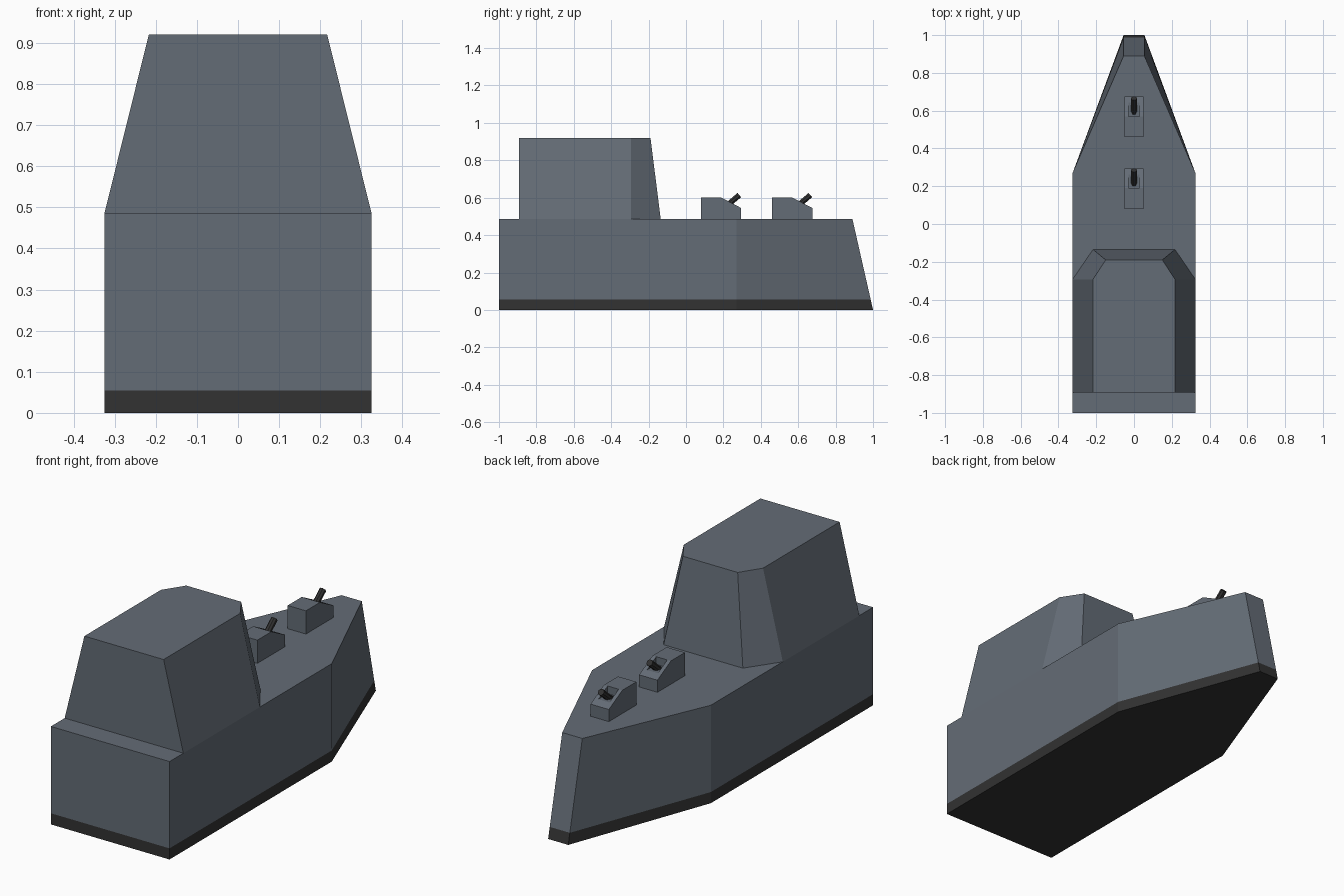
import bpy, bmesh, math
from mathutils import Vector

if "Cube" in bpy.data.objects:
    bpy.data.objects.remove(bpy.data.objects["Cube"])


def material(name, rgb):
    m = bpy.data.materials.new(name)
    m.diffuse_color = (*rgb, 1)
    m.use_nodes = True
    m.node_tree.nodes["Principled BSDF"].inputs["Base Color"].default_value = m.diffuse_color
    return m


GREY = material("naval grey", (0.127, 0.150, 0.181))
DARK = material("charcoal", (0.032, 0.032, 0.032))


def loft(name, rings, mats):
    """Skin closed rings of equal point count, with end caps."""
    bm = bmesh.new()
    vs = [[bm.verts.new(p) for p in ring] for ring in rings]
    n = len(vs[0])
    for a, b in zip(vs, vs[1:]):
        for i in range(n):
            j = (i + 1) % n
            bm.faces.new((a[i], a[j], b[j], b[i]))
    bm.faces.new(vs[0])
    bm.faces.new(vs[-1])
    bmesh.ops.recalc_face_normals(bm, faces=bm.faces)
    me = bpy.data.meshes.new(name)
    bm.to_mesh(me)
    bm.free()
    for m in mats:
        me.materials.append(m)
    ob = bpy.data.objects.new(name, me)
    bpy.context.collection.objects.link(ob)
    return ob


def outline(half, z):
    """Mirror a right-hand outline (x, y) across x = 0 at height z."""
    return [(x, y, z) for x, y in half] + [(-x, y, z) for x, y in reversed(half)]


def extrude_x(name, profile, half, mats):
    """Extrude a (y, z) profile across x."""
    return loft(name, [[(x, y, z) for y, z in profile] for x in (-half, half)], mats)


# Hull with raked bow and dark waterline band
DECK = 0.485


def hull_ring(z):
    return outline([(0.325, -1), (0.325, 0.27), (0.055, 1 - 0.11 * z / DECK)], z)


hull = loft("hull", [hull_ring(z) for z in (0, 0.055, DECK)], [GREY, DARK])
for f in hull.data.polygons:
    f.material_index = 1 if f.center.z < 0.056 else 0

# Superstructure, tapered with chamfered front corners
loft("superstructure", [
    outline([(0.325, -0.892), (0.325, -0.293), (0.217, -0.135)], DECK),
    outline([(0.217, -0.892), (0.217, -0.293), (0.15, -0.19)], 0.92)], [GREY])

# Two gun turrets with slotted sloping fronts
for label, y0 in (("rear", 0.08), ("forward", 0.46)):
    turret = extrude_x(label + "_turret", [
        (y0, DECK), (y0 + 0.215, DECK), (y0 + 0.215, 0.545),
        (y0 + 0.11, 0.6), (y0, 0.6)], 0.05, [GREY])
    slot = extrude_x(label + "_slot_cutter", [
        (y0 + 0.11, 0.562), (y0 + 0.25, 0.562),
        (y0 + 0.25, 0.65), (y0 + 0.11, 0.65)], 0.03, [GREY])
    slot.hide_render = True
    slot.hide_viewport = True
    cut = turret.modifiers.new("slot", 'BOOLEAN')
    cut.operation = 'DIFFERENCE'
    cut.solver = 'EXACT'
    cut.object = slot

    # Raised barrel
    tip = Vector((0, y0 + 0.205, 0.614))
    along = Vector((0, math.cos(math.radians(40)), math.sin(math.radians(40))))
    side, up = Vector((1, 0, 0)), Vector((1, 0, 0)).cross(along)
    rings = []
    for c in (tip - along * 0.105, tip):
        rings.append([c + 0.016 * (side * math.cos(a) + up * math.sin(a))
                      for a in (math.tau * (k + 0.5) / 8 for k in range(8))])
    loft(label + "_barrel", rings, [DARK])
